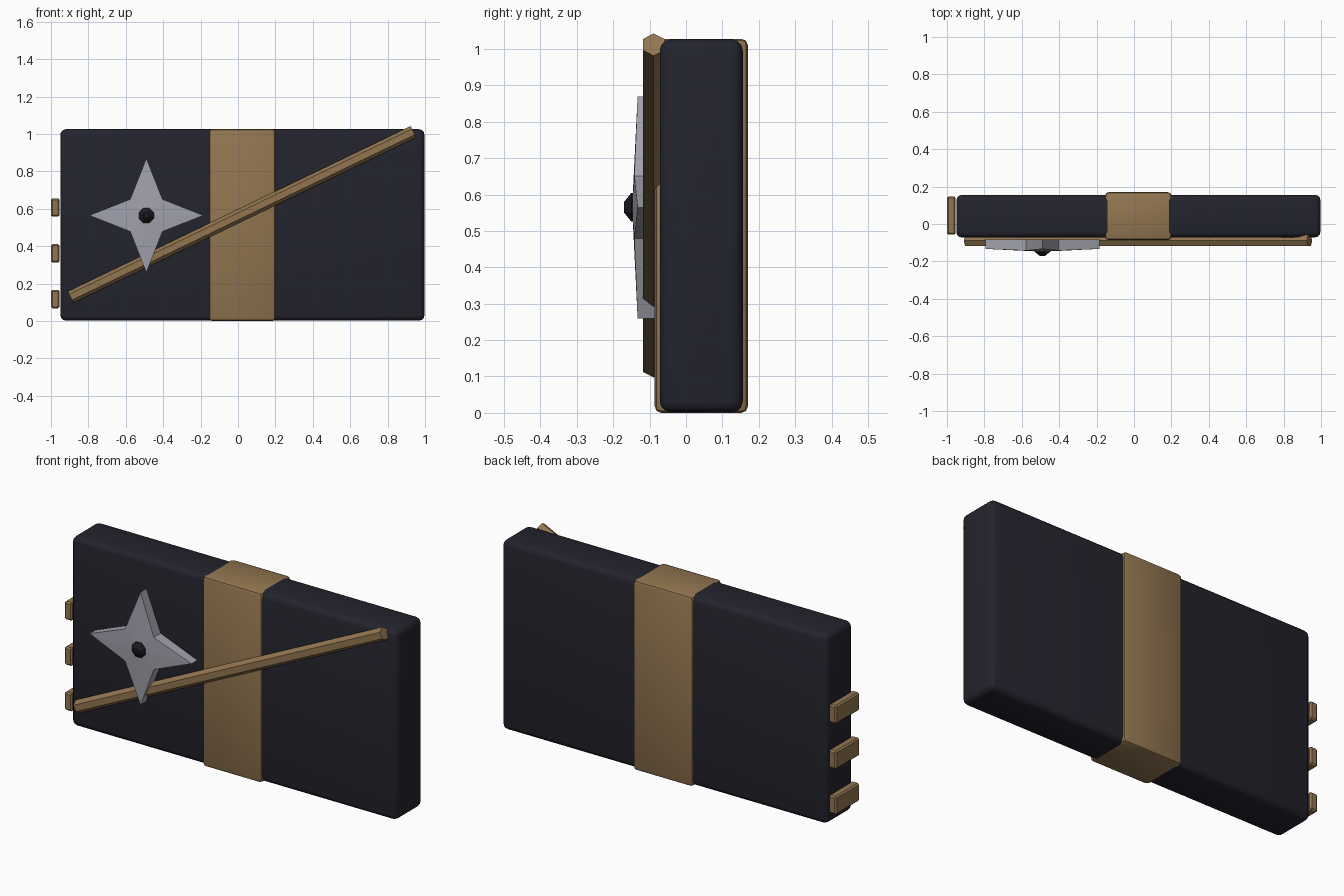
import bpy, bmesh, math
from mathutils import Vector

if "Cube" in bpy.data.objects:
    bpy.data.objects.remove(bpy.data.objects["Cube"])


def mat(name, rgb):
    m = bpy.data.materials.new(name)
    m.diffuse_color = (*rgb, 1)
    m.use_nodes = True
    m.node_tree.nodes["Principled BSDF"].inputs["Base Color"].default_value = m.diffuse_color
    return m


NAVY = mat("dark navy", (0.017, 0.017, 0.027))
TAN = mat("tan leather", (0.29, 0.18, 0.08))
STEEL = mat("pale steel", (0.36, 0.36, 0.42))
BLACK = mat("near black", (0.010, 0.010, 0.014))


def finish(name, bm, material):
    bmesh.ops.recalc_face_normals(bm, faces=bm.faces)
    me = bpy.data.meshes.new(name)
    bm.to_mesh(me)
    bm.free()
    me.materials.append(material)
    ob = bpy.data.objects.new(name, me)
    bpy.context.collection.objects.link(ob)
    return ob


def box(name, lo, hi, material, bevel, segments=1):
    """Bevelled box between two corners."""
    bm = bmesh.new()
    bmesh.ops.create_cube(bm, size=1)
    lo, hi = Vector(lo), Vector(hi)
    for v in bm.verts:
        v.co = Vector([(lo[i] + hi[i]) / 2 + v.co[i] * (hi[i] - lo[i]) for i in range(3)])
    bmesh.ops.bevel(bm, geom=bm.edges[:], offset=bevel, segments=segments,
                    profile=0.5, affect='EDGES')
    ob = finish(name, bm, material)
    if segments > 1:
        bpy.context.view_layer.objects.active = ob
        ob.select_set(True)
        bpy.ops.object.shade_smooth_by_angle(angle=math.radians(35))
        ob.select_set(False)
    return ob


# Closed slab and the band wrapped round it
box("slab_body", (-0.95, -0.072, 0.002), (0.997, 0.156, 1.026), NAVY, 0.03, 3)
box("wrap_band", (-0.155, -0.086, 0.0), (0.2, 0.17, 1.028), TAN, 0.018, 2)

# Three side tabs
for i in range(3):
    z = 0.117 + i * 0.245
    box(f"side_tab_{i + 1}", (-1.0, -0.057, z - 0.049), (-0.954, 0.147, z + 0.049), TAN, 0.008)

# Diagonal hexagonal rod
start, end = Vector((-0.895, -0.089, 0.128)), Vector((0.938, -0.089, 1.012))
along = (end - start).normalized()
out = Vector((0, -1, 0))
up = along.cross(out)
bm = bmesh.new()
rings = []
for p in (start, end):
    rings.append([bm.verts.new(p + 0.034 * (up * math.cos(a) + out * math.sin(a)))
                  for a in (math.tau * k / 6 for k in range(6))])
    bm.faces.new(rings[-1])
for k in range(6):
    j = (k + 1) % 6
    bm.faces.new((rings[0][k], rings[0][j], rings[1][j], rings[1][k]))
finish("diagonal_rod", bm, TAN)

# Four-pointed star, slightly raised to the middle
cx, cz = -0.49, 0.565
bm = bmesh.new()
front, back = [], []
for k in range(8):
    r, y = (0.305, -0.133) if k % 2 == 0 else (0.122, -0.142)
    a = math.tau * k / 8
    x, z = cx + r * math.cos(a), cz + r * math.sin(a)
    front.append(bm.verts.new((x, y, z)))
    back.append(bm.verts.new((x, -0.082, z)))
peak = bm.verts.new((cx, -0.148, cz))
bm.faces.new(back)
for k in range(8):
    j = (k + 1) % 8
    bm.faces.new((front[k], front[j], peak))
    bm.faces.new((front[k], back[k], back[j], front[j]))
finish("throwing_star", bm, STEEL)

# Faceted hub of the star
bm = bmesh.new()
rings = []
for y, r in ((-0.130, 0.043), (-0.150, 0.043), (-0.170, 0.016)):
    rings.append([bm.verts.new((cx + r * math.cos(math.tau * (k + 0.5) / 8), y,
                                cz + r * math.sin(math.tau * (k + 0.5) / 8)))
                  for k in range(8)])
for a, b in zip(rings, rings[1:]):
    for k in range(8):
        j = (k + 1) % 8
        bm.faces.new((a[k], a[j], b[j], b[k]))
bm.faces.new(rings[0])
bm.faces.new(rings[-1])
finish("star_hub", bm, BLACK)
